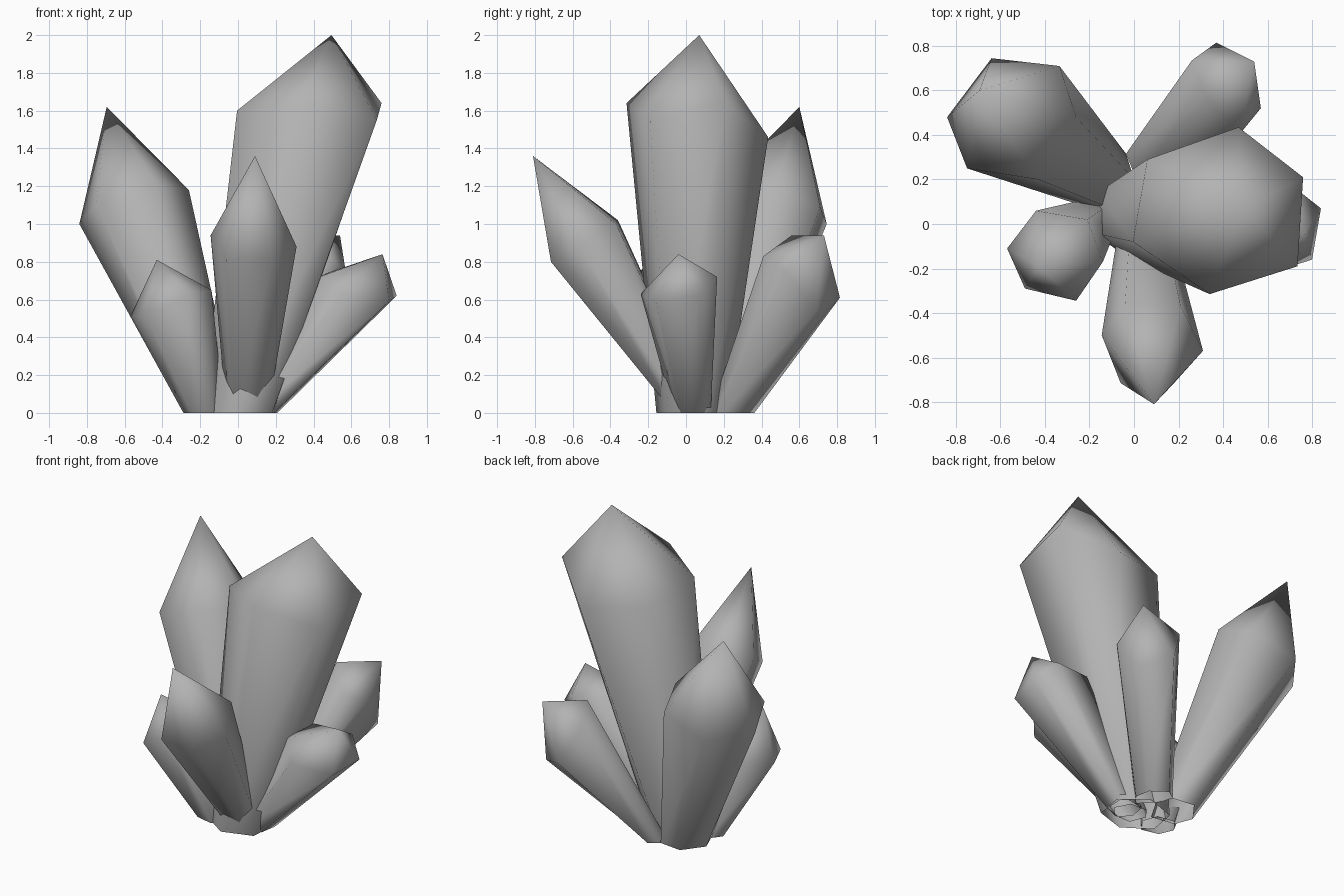
import bpy
import bmesh
from mathutils import Vector

stone = bpy.data.materials.new("dark_grey_stone")
stone.diffuse_color = (0.45, 0.45, 0.45, 1)


def crystal(name, base, scale, tip, ring):
    """Six-sided tapered shaft from a small footprint at z = 0 to an uneven shoulder, then a point."""
    bm = bmesh.new()
    shoulder = [Vector(p) for p in ring]
    centre = sum(shoulder, Vector()) / len(shoulder)
    top = [bm.verts.new(p) for p in shoulder]
    foot = [bm.verts.new((base[0] + scale * (p.x - centre.x),
                          base[1] + scale * (p.y - centre.y), 0)) for p in shoulder]
    apex = bm.verts.new(tip)
    n = len(top)
    for i in range(n):
        j = (i + 1) % n
        bm.faces.new((foot[i], foot[j], top[j], top[i]))
        bm.faces.new((top[i], top[j], apex))
    for f in bm.faces:
        f.smooth = True
    mesh = bpy.data.meshes.new(name)
    bm.to_mesh(mesh)
    bm.free()
    mesh.materials.append(stone)
    obj = bpy.data.objects.new(name, mesh)
    bpy.context.collection.objects.link(obj)
    return obj


# Shoulders are listed counter-clockwise seen from above
# Tallest crystal, leaning right
crystal("main_crystal", (0.01, 0.03), 0.5, (0.495, 0.07, 2.0),
        [(0.76, 0.21, 1.64), (0.47, 0.435, 1.46), (0.06, 0.29, 1.52),
         (-0.005, -0.08, 1.60), (0.34, -0.315, 1.64), (0.735, -0.19, 1.55)])

# Second tallest, leaning back left
crystal("back_left_crystal", (-0.14, 0.2), 0.5, (-0.695, 0.60, 1.62),
        [(-0.26, 0.48, 1.18), (-0.335, 0.71, 1.09), (-0.64, 0.745, 1.0),
         (-0.84, 0.48, 1.0), (-0.75, 0.25, 1.10), (-0.43, 0.20, 1.21)])

# Crystal leaning to the front
crystal("front_crystal", (0.045, 0.02), 0.48, (0.09, -0.81, 1.36),
        [(0.31, -0.57, 0.88), (0.21, -0.37, 1.0), (-0.04, -0.36, 1.02),
         (-0.145, -0.50, 0.94), (-0.06, -0.715, 0.81), (0.18, -0.715, 0.80)])

# Short crystal, back right
crystal("back_right_crystal", (0.06, 0.25), 0.58, (0.54, 0.73, 0.94),
        [(0.57, 0.52, 0.75), (0.54, 0.69, 0.54), (0.37, 0.815, 0.61),
         (0.26, 0.735, 0.84), (0.33, 0.56, 0.94), (0.48, 0.41, 0.83)])

# Short crystal, left
crystal("left_crystal", (-0.18, 0.01), 0.5, (-0.43, -0.19, 0.81),
        [(-0.14, -0.17, 0.65), (-0.21, 0.02, 0.63), (-0.44, 0.06, 0.54),
         (-0.57, -0.11, 0.51), (-0.49, -0.29, 0.51), (-0.26, -0.345, 0.63)])

# Short crystal, right
crystal("right_crystal", (0.11, 0.04), 0.48, (0.765, -0.04, 0.84),
        [(0.84, 0.07, 0.62), (0.72, 0.165, 0.72), (0.47, 0.12, 0.74),
         (0.43, -0.10, 0.72), (0.55, -0.24, 0.63), (0.80, -0.16, 0.59)])
